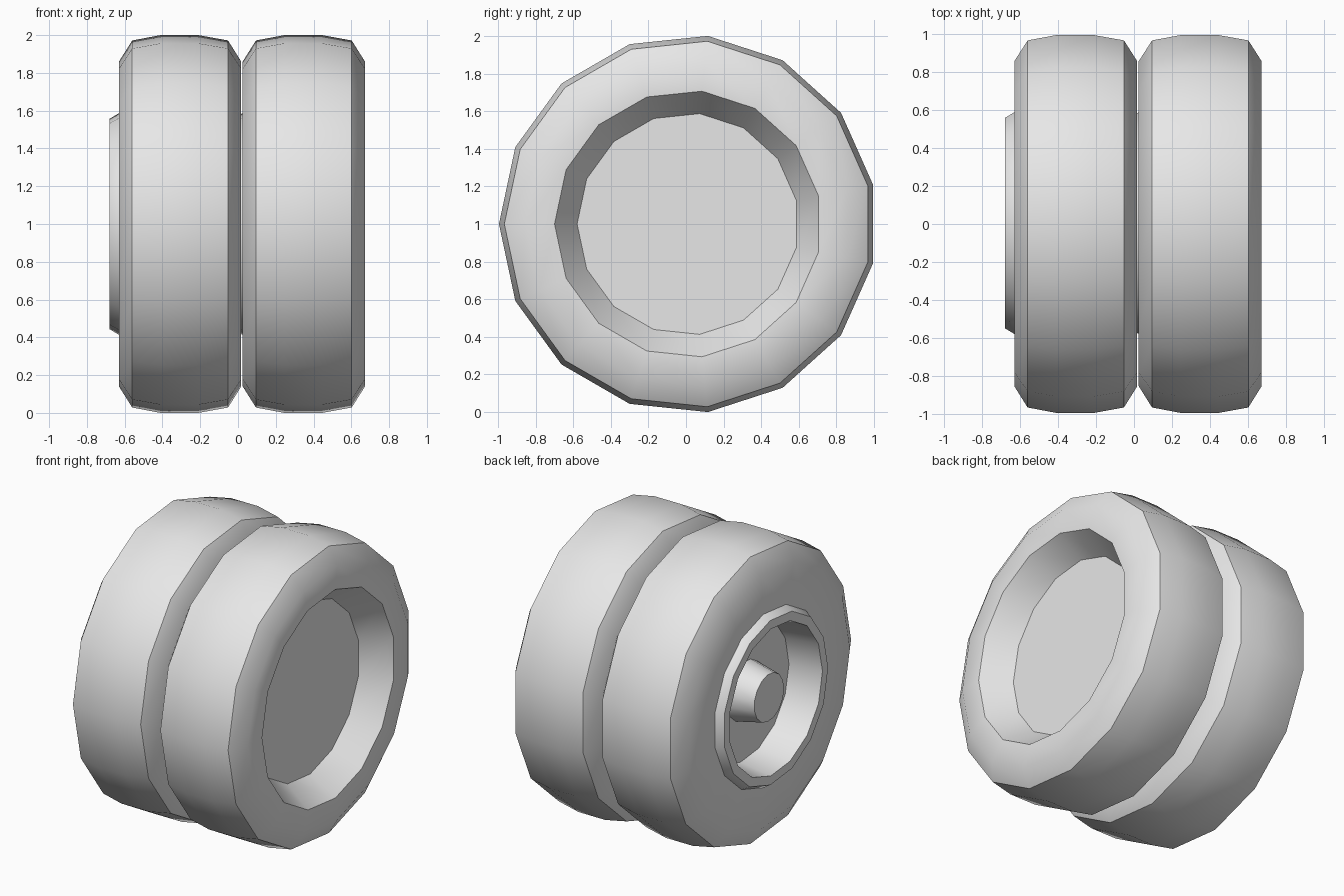
import bpy, bmesh, math
from mathutils import Matrix

cube = bpy.data.objects.get("Cube")
if cube:
    bpy.data.objects.remove(cube, do_unlink=True)

SIDES = 15
AXLE_Y, AXLE_Z = 0.011, 1.0
WHEEL_GAP = 0.655

grey = bpy.data.materials.new("light_grey")
grey.use_nodes = True
colour = (0.8, 0.8, 0.8, 1)
grey.diffuse_color = colour
grey.node_tree.nodes["Principled BSDF"].inputs["Base Color"].default_value = colour


def lathe(name, profile, offset, closed):
    """Revolve (x, radius) points about the axle, one vertex row at the front."""
    bm = bmesh.new()
    verts = [bm.verts.new((x, -r, 0)) for x, r in profile]
    pairs = list(zip(verts, verts[1:]))
    if closed:
        pairs.append((verts[-1], verts[0]))
    edges = [bm.edges.new(p) for p in pairs]
    bmesh.ops.spin(bm, geom=verts + edges, cent=(0, 0, 0), axis=(1, 0, 0),
                   angle=math.tau, steps=SIDES)
    bmesh.ops.remove_doubles(bm, verts=bm.verts, dist=0.0005)
    bmesh.ops.recalc_face_normals(bm, faces=bm.faces)
    bmesh.ops.transform(bm, verts=bm.verts,
                        matrix=Matrix.Translation((offset, AXLE_Y, AXLE_Z)))
    mesh = bpy.data.meshes.new(name)
    bm.to_mesh(mesh)
    bm.free()
    mesh.materials.append(grey)
    obj = bpy.data.objects.new(name, mesh)
    bpy.context.collection.objects.link(obj)
    bpy.ops.object.select_all(action='DESELECT')
    obj.select_set(True)
    bpy.context.view_layer.objects.active = obj
    bpy.ops.object.shade_smooth_by_angle(angle=math.radians(40))


# Tyre: chamfered shoulders and a slightly crowned tread
tyre = [(0.67, 0.71), (0.672, 0.865), (0.602, 0.977), (0.445, 1.0055),
        (0.245, 1.0055), (0.095, 0.977), (0.025, 0.865), (0.025, 0.59)]
# Rim: shallow dish on one side, raised collar around a deep well on the other
rim = [(0.49, 0), (0.49, 0.59), (0.67, 0.71), (0.025, 0.59),
       (-0.025, 0.56), (-0.025, 0.50), (0.205, 0.47), (0.205, 0)]
# Hub: tapered stub in the well
hub = [(0.025, 0), (0.025, 0.16), (0.21, 0.20), (0.21, 0)]

for side, offset in (("left", 0), ("right", -WHEEL_GAP)):
    lathe(side + "_tyre", tyre, offset, True)
    lathe(side + "_rim", rim, offset, False)
    lathe(side + "_hub", hub, offset, False)
